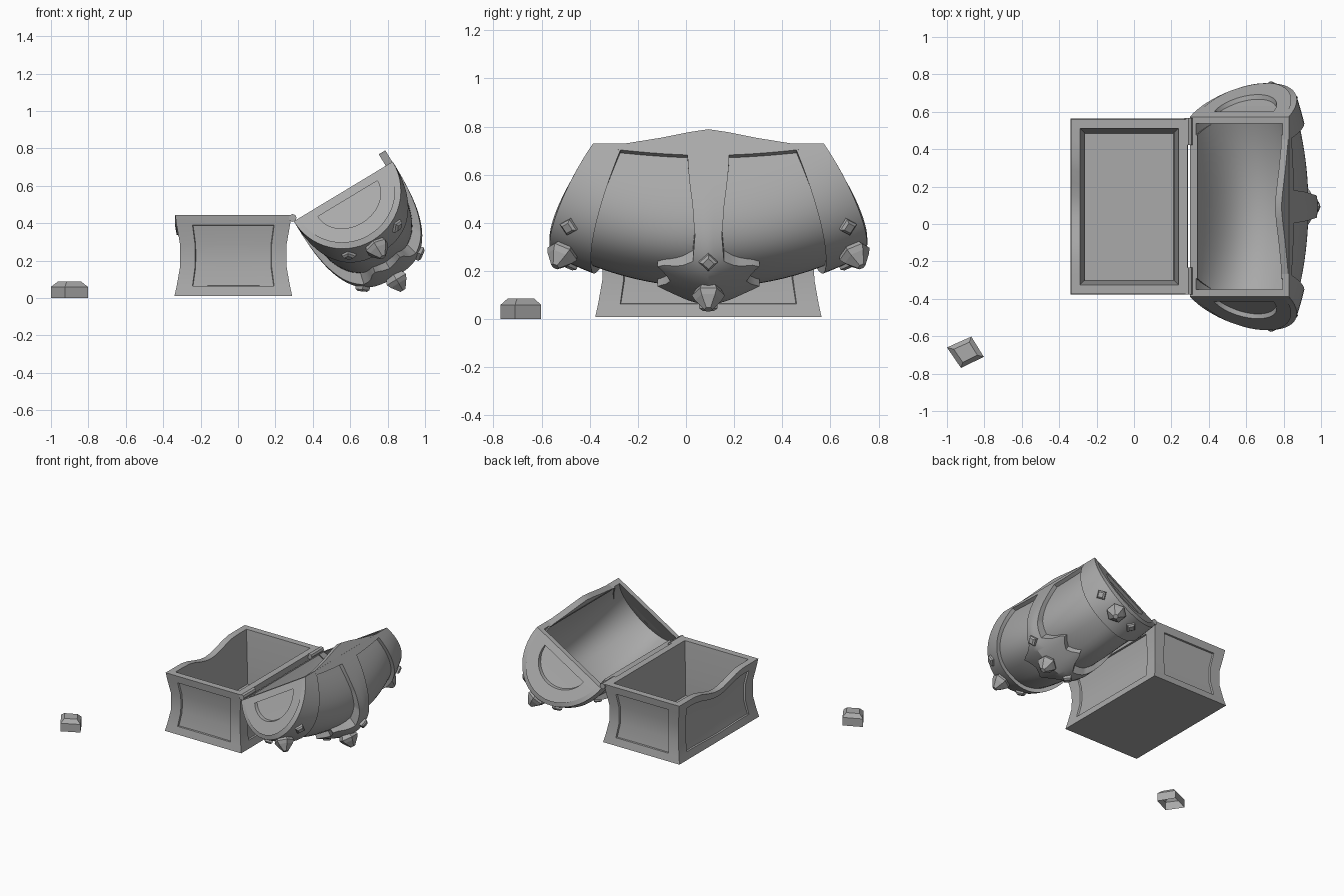
import bpy, bmesh, math
from mathutils import Vector

if "Cube" in bpy.data.objects:
    bpy.data.objects.remove(bpy.data.objects["Cube"])

grey = bpy.data.materials.new("plain_grey")
grey.diffuse_color = (0.4, 0.4, 0.4, 1)
grey.use_nodes = True
grey.node_tree.nodes["Principled BSDF"].inputs["Base Color"].default_value = grey.diffuse_color
CY = 0.093                                  # chest middle in y


def finish(name, bm, flip=False, smooth=True):
    bmesh.ops.remove_doubles(bm, verts=bm.verts, dist=0.0002)
    bmesh.ops.recalc_face_normals(bm, faces=bm.faces)
    if flip:
        bmesh.ops.reverse_faces(bm, faces=bm.faces)
    me = bpy.data.meshes.new(name)
    bm.to_mesh(me)
    bm.free()
    me.materials.append(grey)
    ob = bpy.data.objects.new(name, me)
    bpy.context.collection.objects.link(ob)
    if smooth:
        bpy.ops.object.select_all(action='DESELECT')
        ob.select_set(True)
        bpy.context.view_layer.objects.active = ob
        bpy.ops.object.shade_smooth_by_angle(angle=math.radians(32))
    return ob


def bridge(bm, a, b):
    n = len(a)
    return [bm.faces.new((a[i], a[(i + 1) % n], b[(i + 1) % n], b[i])) for i in range(n)]


def loft(bm, rings, cap0=True, cap1=True):
    vs = [[bm.verts.new(p) for p in r] for r in rings]
    for a, b in zip(vs, vs[1:]):
        bridge(bm, a, b)
    if cap0:
        bm.faces.new(vs[0])
    if cap1:
        bm.faces.new(vs[-1])
    return vs


# ---- chest base: pinched box, dipped front edge, recessed side panels ----
X0, X1, Y0, Y1 = -0.34, 0.29, -0.377, 0.563
FX = [0, .14, .38, .62, .86]
FY = [0, .1, .2, .28, .36, .44, .5, .56, .64, .72, .8, .9]


def perimeter(inset, z_of):
    x0, x1, y0, y1 = X0 + inset, X1 - inset, Y0 + inset, Y1 - inset
    pts = [(x0 + (x1 - x0) * f, y0, 0) for f in FX]
    pts += [(x1, y0 + (y1 - y0) * f, 0) for f in FY]
    pts += [(x1 - (x1 - x0) * f, y1, 0) for f in FX]
    pts += [(x0, y1 - (y1 - y0) * f, 1) for f in FY]
    out = []
    for x, y, front in pts:
        d = abs(y - CY) / 0.3
        dip = 0.03 * (1 + math.cos(math.pi * d)) if front and d < 1 else 0
        out.append((x, y, z_of(0.443 - dip)))
    return out


bm = bmesh.new()
ROWS = [(0, 0), (.125, .012), (.36, .03), (.5, .031), (.64, .03), (.875, .012), (1, .004)]
rings = [perimeter(i, lambda t, r=r: 0.01 + (t - 0.01) * r) for r, i in ROWS]
rings += [perimeter(.052, lambda t: t), perimeter(.075, lambda t: 0.2), perimeter(.078, lambda t: 0.05)]
vs = loft(bm, rings)
nx, ny = len(FX), len(FY)
for start, n in ((0, nx), (nx, ny), (nx + ny, nx), (2 * nx + ny, ny)):
    total = len(vs[0])
    panel = []
    for r in range(1, 5):
        for c in range(start + 1, start + n - 1):
            quad = {vs[r][c], vs[r][(c + 1) % total], vs[r + 1][c], vs[r + 1][(c + 1) % total]}
            panel += [f for f in vs[r][c].link_faces if set(f.verts) == quad]
    bmesh.ops.recalc_face_normals(bm, faces=bm.faces)
    bmesh.ops.inset_region(bm, faces=panel, thickness=0.004, depth=-0.012)
finish("chest_base", bm)

# ---- hinge barrels ----
for k, y in enumerate((-0.305, 0.495)):
    bm = bmesh.new()
    loft(bm, [[(0.292 + .021 * math.cos(a * math.pi / 4), y + s, 0.428 + .021 * math.sin(a * math.pi / 4))
               for a in range(8)] for s in (-.072, .072)])
    finish(f"hinge_{k + 1}", bm)

# ---- lid: local u (hinge to front), v (out of the dome), y along the chest ----
ANG = math.radians(31.1)
CA, SA = math.cos(ANG), math.sin(ANG)
PI = math.pi


def world(u, y, v):
    return Vector((0.30 + u * CA + v * SA, CY + y, 0.411 + u * SA - v * CA))


def dome(t, th, off, ru=0.282, half=0.48, flare=0.18):
    """Point on the barrel dome; t runs -1..1 along y, th from front rim to hinge."""
    if callable(off):
        off = off(t)
    e = 2 / (2 + 0.8 * (1 - t * t))
    c, s = math.cos(th), max(math.sin(th), 0)
    h = 0.275 + 0.175 * (1 - t * t)
    u = 0.307 + (ru + max(-.02, min(off, .027))) * math.copysign(abs(c) ** e, c)
    return world(u, t * (half + flare * s ** e), (h + off) * s ** e)


def patch(name, lo, hi, t_range, th0, th1, nt, nth):
    """Solid strip of dome between two offsets; t_range(th) gives its width."""
    bm = bmesh.new()
    layers = []
    for off in (lo, hi):
        g = []
        for j in range(nth + 1):
            th = th0 + (th1 - th0) * j / nth
            a, b = t_range(th)
            g.append([bm.verts.new(dome(a + (b - a) * i / nt, th, off)) for i in range(nt + 1)])
        layers.append(g)
    low, top = layers
    for j in range(nth):
        for i in range(nt):
            bm.faces.new((top[j][i], top[j][i + 1], top[j + 1][i + 1], top[j + 1][i]))

    def border(g):
        return (g[0][:-1] + [r[-1] for r in g[:-1]] + g[-1][:0:-1] + [r[0] for r in g[:0:-1]])
    bridge(bm, border(low), border(top))
    return finish(name, bm)


patch("lid_panels", -0.02, 0, lambda th: (-.8, .8), 0, PI, 20, 28)
patch("lid_front_rim", -0.005, 0.027, lambda th: (-.76, .76), 0, 0.05, 12, 2)
patch("lid_back_rim", -0.005, 0.027, lambda th: (-.76, .76), PI - 0.05, PI, 12, 2)


# centre strap narrows, then spreads into a four-cornered plate under the spike
def strap_width(th):
    a = min(th, PI - th) * 180 / PI
    keys = [(0, .18), (25, .115), (45, .09), (66, .10), (74, .18), (80, .33), (90, .24)]
    for (a0, w0), (a1, w1) in zip(keys, keys[1:]):
        if a <= a1 + 1e-6:
            w = w0 + (w1 - w0) * (a - a0) / (a1 - a0)
            return -w, w


def keel(t):
    return 0.03 + 0.055 * max(0, 1 - abs(t) / .3)


patch("lid_centre_strap", -0.005, keel, strap_width, 0, PI, 6, 60)

for side, tag in ((-1, "near"), (1, "far")):
    patch(f"lid_end_strap_{tag}", -0.005, 0.03,
          lambda th, s=side: (s * .74, s * 1.0), 0, PI, 4, 28)
    # slanted end cap with a half-moon recess
    N = 28
    outer = [dome(side, PI * i / N, 0.025) for i in range(N + 1)]

    def moon(depth):
        pts = []
        for i in range(N + 1):
            th = PI * i / N
            v = 0.045 + 0.15 * math.sin(th)
            pts.append(world(0.307 + 0.185 * math.cos(th), side * (0.48 + 0.61 * v - depth), v))
        return pts
    bm = bmesh.new()
    loft(bm, [outer, moon(0), moon(0.028)], cap0=False)
    finish(f"lid_end_{tag}", bm)

# barrel-shaped hollow with the flat rim around it
bm = bmesh.new()


def lid_rect(m):
    return [(m, -.48 + m), (.614 - m, -.48 + m), (.614 - m, .48 - m), (m, .48 - m)]


bridge(bm, *[[bm.verts.new(world(u, y, 0)) for u, y in lid_rect(m)] for m in (0, .036)])
NT, NH = 14, 24
g = [[bm.verts.new(dome(-1 + 2 * i / NT, PI * j / NH, -.035, .291, .444, .16)) for j in range(NH + 1)]
     for i in range(NT + 1)]
for a, b in zip(g, g[1:]):
    for j in range(NH):
        bm.faces.new((a[j], a[j + 1], b[j + 1], b[j]))
bm.faces.new(g[0])
bm.faces.new(g[-1])
finish("lid_hollow", bm, flip=True)

# pointed lip on the front rim that fills the dip of the base
bm = bmesh.new()
lip = [(-.36, 0), (-.2, -.03), (-.08, -.058), (0, -.072), (.08, -.058), (.2, -.03), (.36, 0), (.36, .02), (-.36, .02)]
loft(bm, [[world(u, y, v) for y, v in lip] for u in (.572, .613)])
finish("lid_lip", bm)


# ---- spikes and studs, standing along the dome normal ----
def stud(name, t, th, off, sides, profile):
    p = dome(t, th, off)
    ty = (dome(t + .01, th, off) - dome(t - .01, th, off)).normalized()
    tu = (dome(t, th + .01, off) - dome(t, th - .01, off)).normalized()
    n = ty.cross(tu).normalized()
    if n.dot(p - world(.307, 0, 0)) < 0:
        n = -n
    tu = n.cross(ty)
    bm = bmesh.new()
    loft(bm, [[p + n * h + (ty * math.cos(2 * PI * k / sides) + tu * math.sin(2 * PI * k / sides)) * r
               for k in range(sides)] for r, h in profile])
    finish(name, bm, smooth=False)


SPIKE = [(.05, -.02), (.069, .015), (.056, .038), (.018, .083)]
STUD = [(.038, -.015), (.038, .012), (.024, .022)]
stud("centre_spike", 0, PI / 2, .085, 6, SPIKE)
for k, th in enumerate((1.1, PI - 1.1)):
    stud(f"centre_stud_{k + 1}", 0, th, .085, 4, STUD)
for side, tag in ((-1, "near"), (1, "far")):
    stud(f"end_spike_{tag}", side * .91, PI / 2, .03, 6, SPIKE)
    for k, th in enumerate((1.1, PI - 1.1)):
        stud(f"end_stud_{tag}_{k + 1}", side * .9, th, .03, 4, STUD)

# ---- small loose block, open underneath ----
bm = bmesh.new()
corners = [(-1, -.66), (-.87, -.602), (-.803, -.71), (-.925, -.77)]
mx, my = -.899, -.686
loft(bm, [[(mx + (x - mx) * s, my + (y - my) * s, z) for x, y in corners]
          for s, z in ((1, 0), (1, .06), (.64, .087))], cap0=False)
finish("loose_block", bm, smooth=False)
